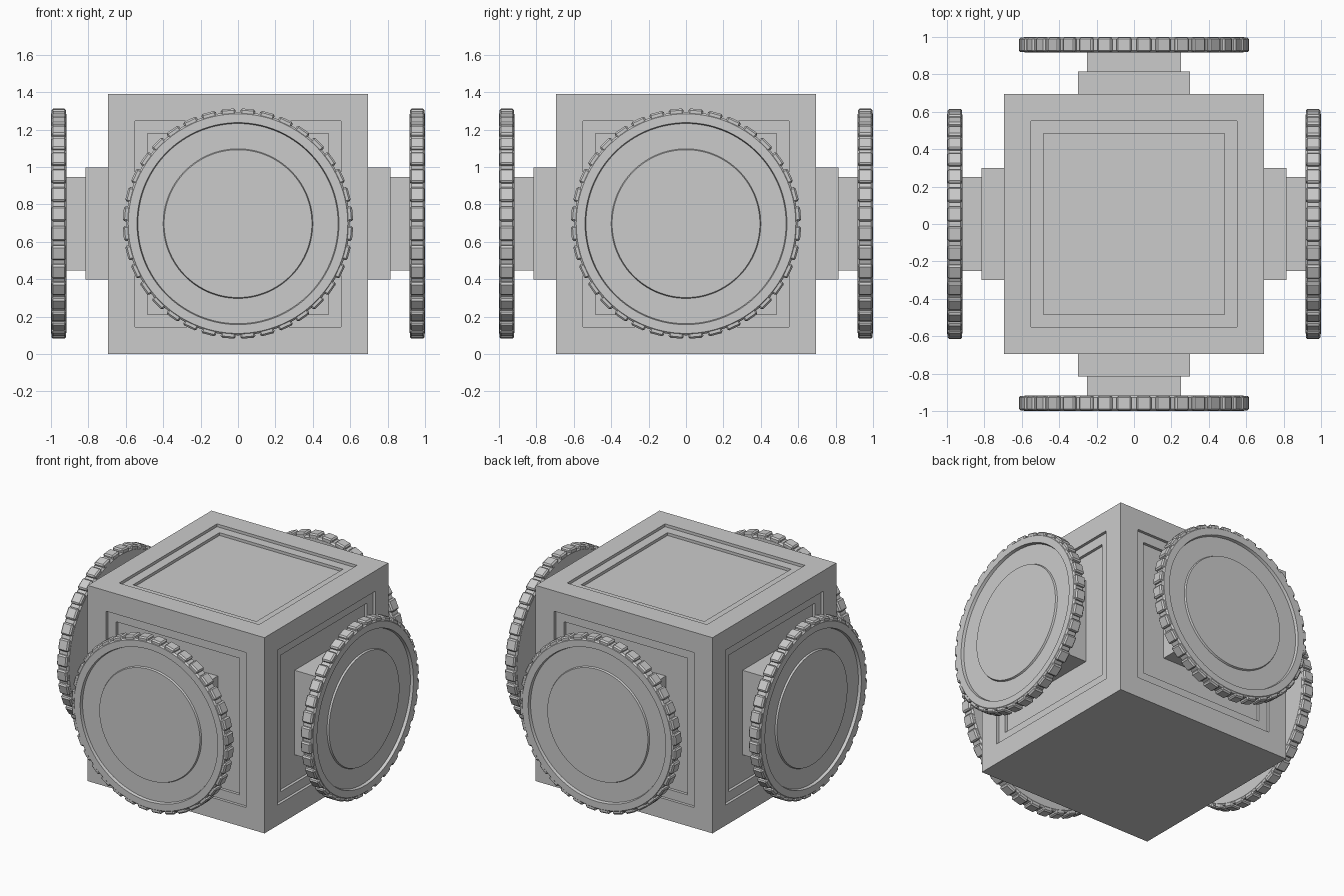
import bpy, bmesh, math
from mathutils import Matrix, Vector

if "Cube" in bpy.data.objects:
    bpy.data.objects.remove(bpy.data.objects["Cube"])

CZ = 0.697      # height of the wheel axes
TEETH = 36


def finish(bm, name, matrix=None, angle=None):
    if matrix is not None:
        bmesh.ops.transform(bm, matrix=matrix, verts=bm.verts)
    bmesh.ops.recalc_face_normals(bm, faces=bm.faces)
    mesh = bpy.data.meshes.new(name)
    bm.to_mesh(mesh)
    bm.free()
    ob = bpy.data.objects.new(name, mesh)
    bpy.context.collection.objects.link(ob)
    if angle:
        bpy.ops.object.select_all(action='DESELECT')
        ob.select_set(True)
        bpy.context.view_layer.objects.active = ob
        bpy.ops.object.shade_smooth_by_angle(angle=math.radians(angle))
    return ob


def add_box(bm, center, size, rot=None):
    m = Matrix.Translation(center) @ Matrix.Diagonal((*size, 1))
    if rot is not None:
        m = rot @ m
    return bmesh.ops.create_cube(bm, size=1, matrix=m)['verts']


# cube body with stepped panels on the top and four sides
bm = bmesh.new()
add_box(bm, (0, 0, 0.695), (1.39, 1.39, 1.39))
bm.normal_update()
panels = [f for f in bm.faces if f.normal.z > -0.5]
for thickness, depth in ((0.145, 0), (0, -0.02), (0.065, 0), (0, -0.02)):
    bmesh.ops.inset_individual(bm, faces=panels, thickness=thickness,
                               depth=depth, use_even_offset=True)
finish(bm, "cube_body")


def side_matrix(i):
    # local +z becomes the outward direction of side i
    return (Matrix.Translation((0, 0, CZ))
            @ Matrix.Rotation(i * math.pi / 2, 4, 'Z')
            @ Matrix.Rotation(math.pi / 2, 4, 'X'))


def hub(i, name):
    # two stepped square blocks
    bm = bmesh.new()
    add_box(bm, (0, 0, 0.7275), (0.6, 0.6, 0.175))
    add_box(bm, (0, 0, 0.865), (0.5, 0.5, 0.13))
    finish(bm, name, side_matrix(i))


def wheel(i, name):
    # turned disc: recessed ring and a raised centre
    bm = bmesh.new()
    profile = [(0, 0.918), (0.585, 0.918), (0.597, 0.928), (0.597, 0.99),
               (0.587, 1.0), (0.54, 1.0), (0.535, 0.98), (0.40, 0.98),
               (0.395, 0.992), (0, 0.992)]
    verts = [bm.verts.new((r, 0, z)) for r, z in profile]
    edges = [bm.edges.new(p) for p in zip(verts, verts[1:])]
    bmesh.ops.spin(bm, geom=verts + edges, cent=(0, 0, 0), axis=(0, 0, 1),
                   angle=math.tau, steps=TEETH * 3)
    bmesh.ops.remove_doubles(bm, verts=bm.verts, dist=1e-5)
    finish(bm, name + "_disc", side_matrix(i), 30)

    # bevelled teeth around the rim
    bm = bmesh.new()
    for k in range(TEETH):
        add_box(bm, (0.59, 0, 0.958), (0.05, 0.08, 0.078),
                Matrix.Rotation((k + 0.5) * math.tau / TEETH, 4, 'Z'))
    bmesh.ops.bevel(bm, geom=list(bm.edges), offset=0.009, segments=1,
                    affect='EDGES')
    finish(bm, name + "_teeth", side_matrix(i))


for i, side in enumerate(("front", "right", "back", "left")):
    hub(i, side + "_hub")
    wheel(i, side + "_wheel")
